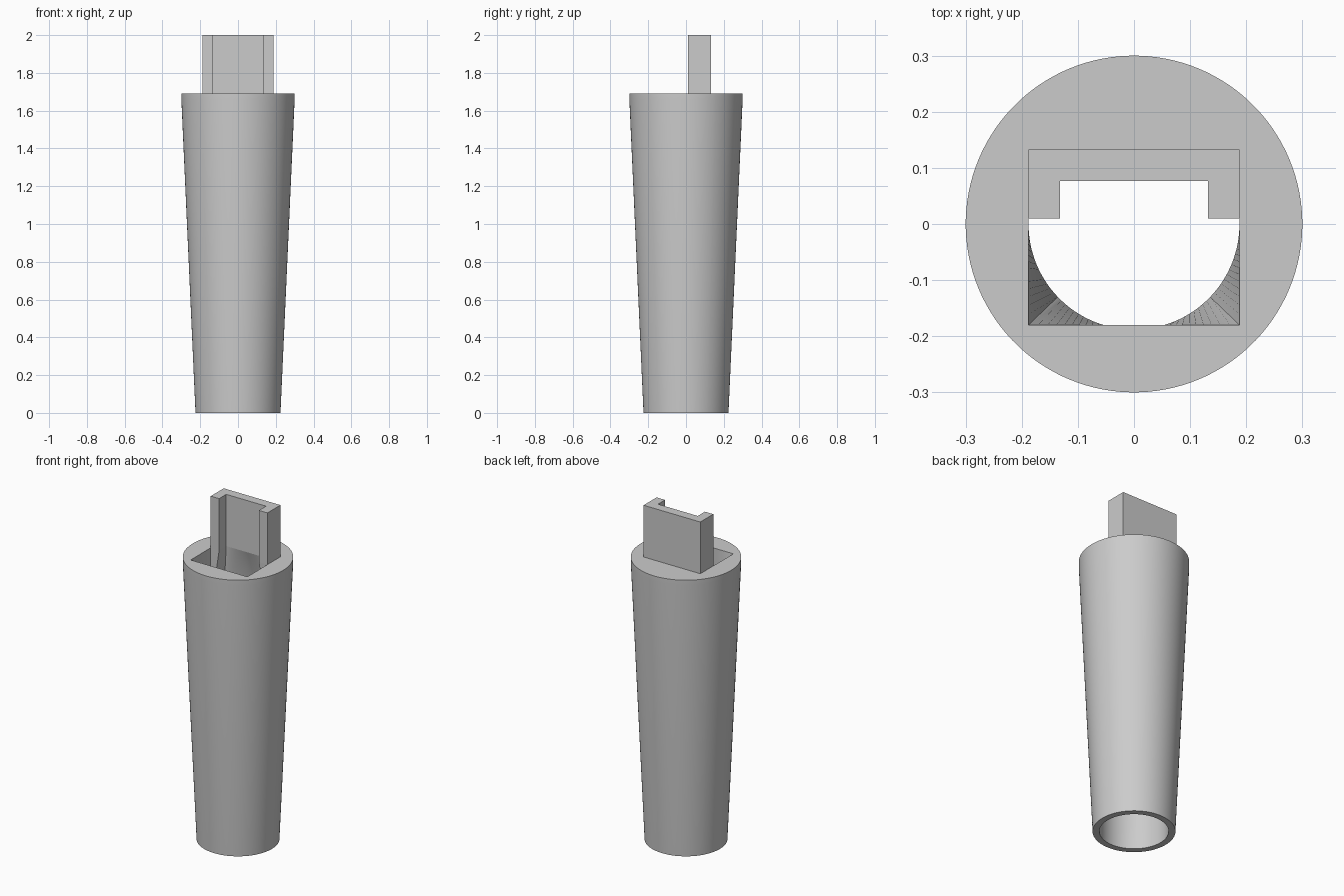
import bpy, bmesh, math

if "Cube" in bpy.data.objects:
    bpy.data.objects.remove(bpy.data.objects["Cube"])

RIM = 1.69          # height of the flat top of the tube
BORE = 0.188        # bore radius and half width of the bracket

grey = bpy.data.materials.new("light_grey")
grey.diffuse_color = (0.6, 0.6, 0.6, 1)
grey.use_nodes = True
grey.node_tree.nodes["Principled BSDF"].inputs["Base Color"].default_value = grey.diffuse_color

# Stepped mouth of the bore, anticlockwise from the right
MOUTH = [(BORE, -0.18), (BORE, 0.01), (0.132, 0.01), (0.132, 0.077),
         (-0.132, 0.077), (-0.132, 0.01), (-BORE, 0.01), (-BORE, -0.18)]


def make_object(name, bm):
    bmesh.ops.recalc_face_normals(bm, faces=bm.faces)
    mesh = bpy.data.meshes.new(name)
    bm.to_mesh(mesh)
    bm.free()
    mesh.materials.append(grey)
    obj = bpy.data.objects.new(name, mesh)
    bpy.context.collection.objects.link(obj)
    return obj


def mouth_point(a):
    """Where a ray from the centre at angle a meets the mouth outline."""
    dx, dy = math.cos(a), math.sin(a)
    for (x, y), (u, v) in zip(MOUTH, MOUTH[1:] + MOUTH[:1]):
        ex, ey = u - x, v - y
        den = dx * ey - dy * ex
        if abs(den) < 1e-9:
            continue
        t = (x * ey - y * ex) / den
        s = (x * dy - y * dx) / den
        if t > 0 and -1e-6 <= s <= 1 + 1e-6:
            return dx * t, dy * t


# Angles: an even circle plus the exact mouth corners
corners = [math.atan2(y, x) % math.tau for x, y in MOUTH]
even = [math.tau * (i + 0.5) / 120 for i in range(120)]
angles = sorted(corners + [a for a in even
                           if all(abs(a - c) > 0.008 for c in corners)])


def circle(r):
    return [(r * math.cos(a), r * math.sin(a)) for a in angles]


# Tapered tube: outside, short straight lip, mouth, blend to round bore
bm = bmesh.new()
levels = [(circle(0.225), 0), (circle(0.30), RIM - 0.03), (circle(0.30), RIM),
          ([mouth_point(a) for a in angles], RIM),
          (circle(BORE), RIM - 0.35), (circle(BORE), 0)]
rings = [[bm.verts.new((x, y, z)) for x, y in pts] for pts, z in levels]
n = len(angles)
for lower, upper in zip(rings, rings[1:] + rings[:1]):
    for i in range(n):
        j = (i + 1) % n
        bm.faces.new((lower[i], lower[j], upper[j], upper[i]))
tube = make_object("tapered_tube", bm)
tube.select_set(True)
bpy.context.view_layer.objects.active = tube
bpy.ops.object.shade_smooth_by_angle(angle=math.radians(30))

# U-shaped bracket standing on the rim behind the mouth
bm = bmesh.new()
outline = MOUTH[1:7] + [(-BORE, 0.133), (BORE, 0.133)]
base = bm.faces.new([bm.verts.new((x, y, RIM)) for x, y in outline])
top = bmesh.ops.extrude_face_region(bm, geom=[base])["geom"]
bmesh.ops.translate(bm, vec=(0, 0, 2 - RIM),
                    verts=[v for v in top if isinstance(v, bmesh.types.BMVert)])
make_object("u_bracket", bm)
